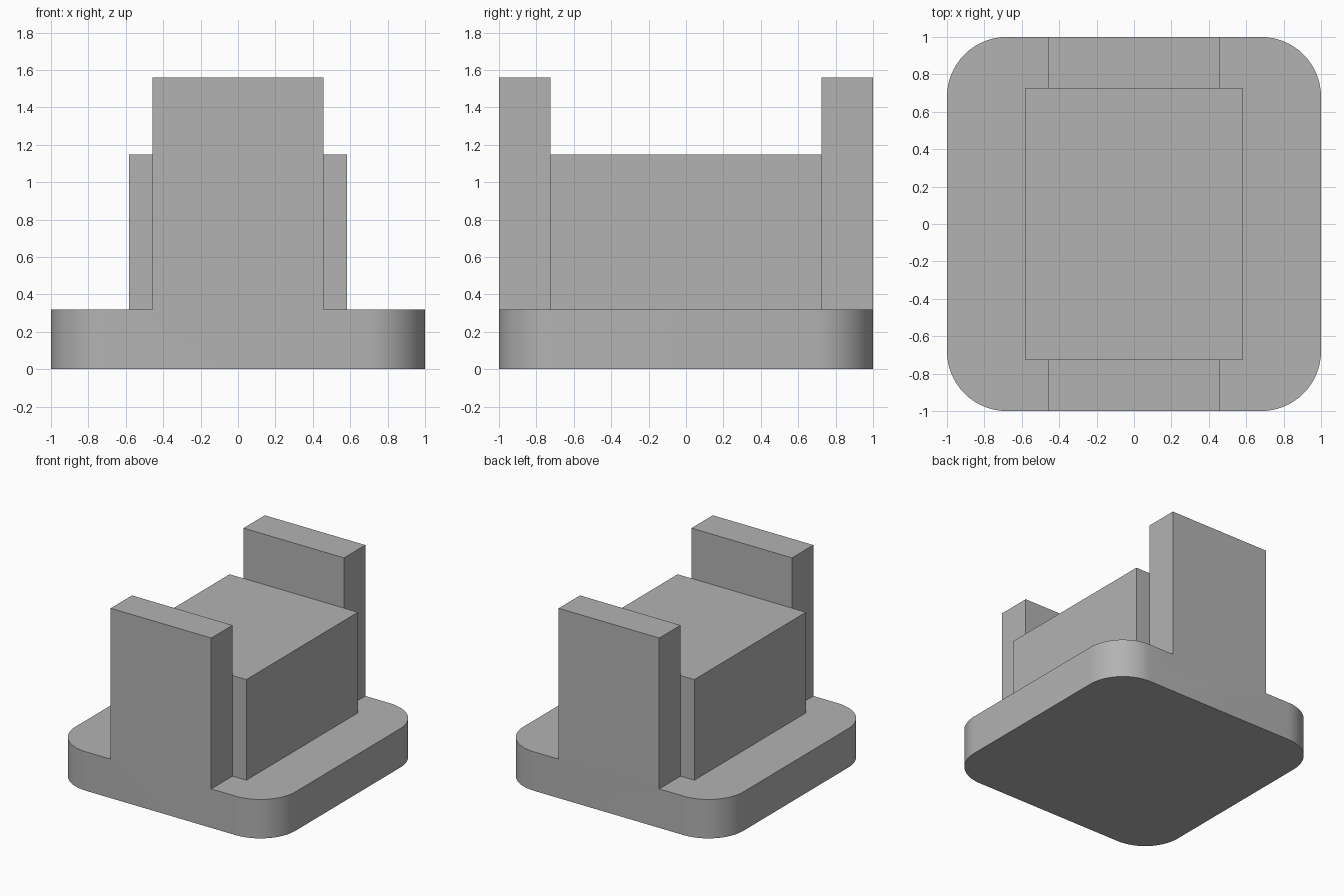
import bpy
import bmesh
from math import radians, cos, sin, pi

cube = bpy.data.objects.get("Cube")
if cube:
    bpy.data.objects.remove(cube, do_unlink=True)

BASE_TOP = 0.32
CORNER = 0.32
STEPS = 16
WALL_INNER = 0.724

grey = bpy.data.materials.new("plain grey")
grey.use_nodes = True
colour = (0.45, 0.45, 0.45, 1)
grey.diffuse_color = colour
grey.node_tree.nodes["Principled BSDF"].inputs["Base Color"].default_value = colour


def prism(name, outline, bottom, top):
    """Extrude a flat outline straight up."""
    bm = bmesh.new()
    face = bm.faces.new([bm.verts.new((x, y, bottom)) for x, y in outline])
    grown = bmesh.ops.extrude_face_region(bm, geom=[face])
    upper = [v for v in grown["geom"] if isinstance(v, bmesh.types.BMVert)]
    bmesh.ops.translate(bm, verts=upper, vec=(0, 0, top - bottom))
    bmesh.ops.recalc_face_normals(bm, faces=bm.faces)
    mesh = bpy.data.meshes.new(name)
    bm.to_mesh(mesh)
    bm.free()
    mesh.materials.append(grey)
    obj = bpy.data.objects.new(name, mesh)
    bpy.context.collection.objects.link(obj)
    return obj


def rectangle(half_x, y0, y1):
    return [(-half_x, y0), (half_x, y0), (half_x, y1), (-half_x, y1)]


# Base slab with rounded corners
outline = []
for corner, (sx, sy) in enumerate([(1, 1), (-1, 1), (-1, -1), (1, -1)]):
    for i in range(STEPS + 1):
        a = (corner + i / STEPS) * pi / 2
        outline.append((sx * (1 - CORNER) + CORNER * cos(a),
                        sy * (1 - CORNER) + CORNER * sin(a)))
body = prism("slotted_block_body", outline, 0, BASE_TOP)

# Centre block and the two end walls, fused into the base
additions = [
    prism("centre_block", rectangle(0.583, -WALL_INNER, WALL_INNER), 0.1, 1.147),
    prism("front_wall", rectangle(0.457, -1, -WALL_INNER), 0.1, 1.56),
    prism("back_wall", rectangle(0.457, WALL_INNER, 1), 0.1, 1.56),
]
bpy.ops.object.select_all(action="DESELECT")
bpy.context.view_layer.objects.active = body
body.select_set(True)
for part in additions:
    union = body.modifiers.new(part.name, "BOOLEAN")
    union.operation = "UNION"
    union.solver = "EXACT"
    union.object = part
    bpy.ops.object.modifier_apply(modifier=union.name)
    bpy.data.objects.remove(part, do_unlink=True)

# Merge flush faces so each flat side is one surface
bm = bmesh.new()
bm.from_mesh(body.data)
bmesh.ops.remove_doubles(bm, verts=bm.verts, dist=0.0001)
bmesh.ops.dissolve_limit(bm, angle_limit=radians(1), verts=bm.verts, edges=bm.edges)
bm.to_mesh(body.data)
bm.free()

bpy.ops.object.shade_smooth_by_angle(angle=radians(30))
